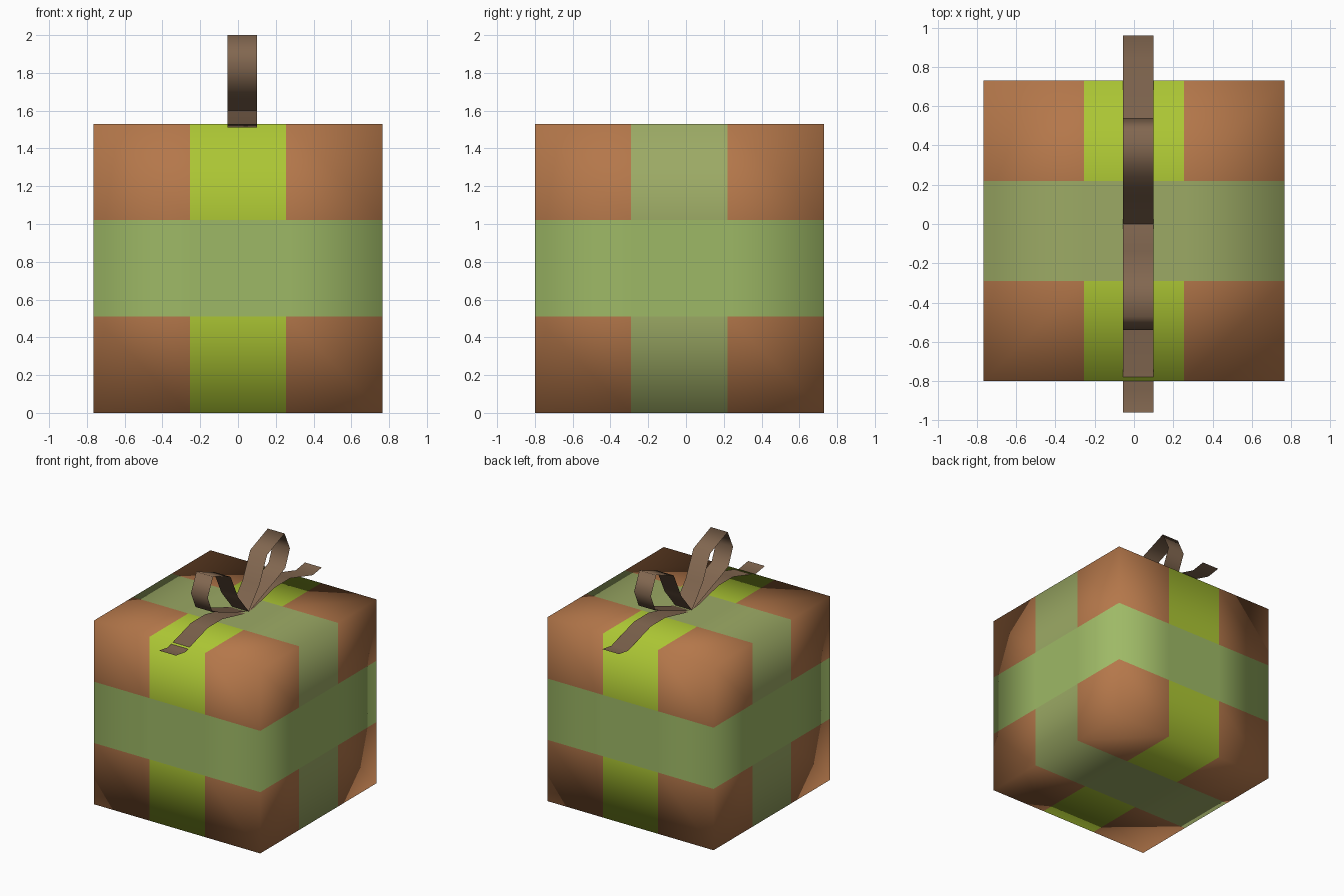
import bpy, bmesh

if "Cube" in bpy.data.objects:
    bpy.data.objects.remove(bpy.data.objects["Cube"])

def srgb(r, g, b):
    return tuple(((c / 255 + 0.055) / 1.055) ** 2.4 for c in (r, g, b)) + (1.0,)

def material(name, rgb):
    m = bpy.data.materials.new(name)
    m.diffuse_color = srgb(*rgb)
    m.use_nodes = True
    m.node_tree.nodes["Principled BSDF"].inputs["Base Color"].default_value = m.diffuse_color
    return m

paper = material("brown_paper", (180, 119, 74))
lime = material("lime_ribbon", (172, 198, 52))
sage = material("sage_ribbon", (156, 170, 101))
green = material("green_ribbon", (158, 185, 102))
bow_brown = material("bow_brown", (130, 103, 80))

def add_object(name, bm, mats):
    for f in bm.faces:
        f.smooth = True
    me = bpy.data.meshes.new(name)
    bm.to_mesh(me)
    bm.free()
    for m in mats:
        me.materials.append(m)
    ob = bpy.data.objects.new(name, me)
    bpy.context.collection.objects.link(ob)
    return ob

# Gift box: cube cut into thirds, the middle thirds coloured as wrapping ribbons
S = 1.53
bm = bmesh.new()
bmesh.ops.create_cube(bm, size=S)
bmesh.ops.subdivide_edges(bm, edges=bm.edges[:], cuts=2, use_grid_fill=True)
for f in bm.faces:
    c = f.calc_center_median()
    if abs(c.z) < 0.1:
        f.material_index = 3
    elif abs(c.y) < 0.1:
        f.material_index = 2
    elif abs(c.x) < 0.1:
        f.material_index = 1
bmesh.ops.translate(bm, verts=bm.verts[:], vec=(0, -0.035, S / 2))
add_object("gift_box", bm, [paper, lime, sage, green])

# Bow: thin strips swept across x from side profiles (y, z)
X0, X1 = -0.055, 0.10
LOOP = [(0, 1.53), (0.14, 1.70), (0.24, 1.91), (0.47, 2.0), (0.54, 1.85),
        (0.48, 1.71), (0.36, 1.66), (0, 1.525)]
TAIL = [(0, 1.52), (0.35, 1.60), (0.54, 1.60), (0.84, 1.512), (0.96, 1.53)]

def strip(name, profile, side):
    bm = bmesh.new()
    rows = [[bm.verts.new((x, side * y, z)) for x in (X0, X1)] for y, z in profile]
    for a, b in zip(rows, rows[1:]):
        quad = (a[0], a[1], b[1], b[0])
        bm.faces.new(quad if side > 0 else quad[::-1])
    add_object(name, bm, [bow_brown])

for label, side in (("front", -1), ("back", 1)):
    strip(label + "_bow_loop", LOOP, side)
    strip(label + "_bow_tail", TAIL, side)
